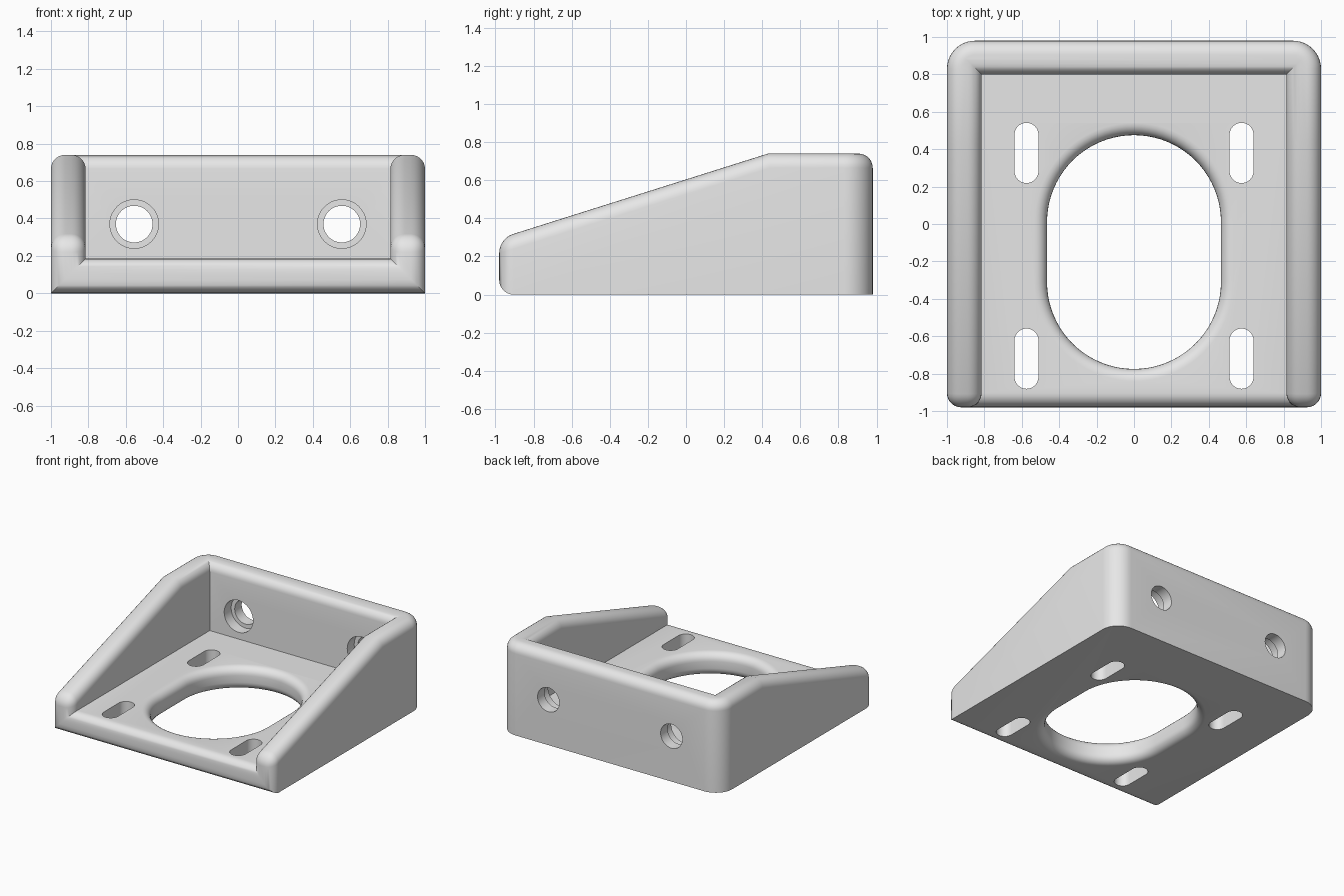
import bpy
import bmesh
import math
from mathutils import Matrix, Vector

cube = bpy.data.objects.get("Cube")
if cube:
    bpy.data.objects.remove(cube, do_unlink=True)

BACK, WALL_IN, BACK_IN = 0.98, 0.815, 0.80
TOP, FLOOR, NOSE, KINK = 0.74, 0.185, 0.295, 0.43
RIM, CORNER, LIP = 0.075, 0.15, 0.065

grey = bpy.data.materials.new("light grey")
grey.use_nodes = True
grey.diffuse_color = (0.8, 0.8, 0.8, 1)
grey.node_tree.nodes["Principled BSDF"].inputs["Base Color"].default_value = grey.diffuse_color


def make_object(name, bm):
    bmesh.ops.recalc_face_normals(bm, faces=bm.faces)
    mesh = bpy.data.meshes.new(name)
    bm.to_mesh(mesh)
    bm.free()
    mesh.materials.append(grey)
    obj = bpy.data.objects.new(name, mesh)
    bpy.context.collection.objects.link(obj)
    return obj


def build_body():
    """Tray with a floor, a back wall and two sloping side walls."""
    # capitals: outer corners; small letters: inner corners
    outline = {
        "A": (1, -BACK, 0), "B": (1, BACK, 0), "C": (1, BACK, TOP),
        "D": (1, KINK, TOP), "E": (1, -BACK, NOSE),
        "e": (WALL_IN, -BACK, NOSE), "d": (WALL_IN, KINK, TOP),
        "c": (WALL_IN, BACK_IN, TOP), "f": (WALL_IN, BACK_IN, FLOOR),
        "g": (WALL_IN, -BACK, FLOOR),
    }
    bm = bmesh.new()
    left = {k: bm.verts.new(p) for k, p in outline.items()}
    right = {k: bm.verts.new((-x, y, z)) for k, (x, y, z) in outline.items()}

    def across(half):
        return bm.faces.new([left[k] for k in half] + [right[k] for k in reversed(half)])

    slopes = []
    for side in (left, right):
        bm.faces.new([side[k] for k in "ABCDE"])
        bm.faces.new([side[k] for k in "edcfg"])
        slopes.append(bm.faces.new([side[k] for k in "EDde"]))
    for half in ("AB", "BC", "cf", "fg"):
        across(half)
    # front and top wrap round the opening
    for half in ("AEeg", "CDdc"):
        bm.faces.new([left[k] for k in half] + [right[k] for k in reversed(half)])
    bmesh.ops.recalc_face_normals(bm, faces=bm.faces)

    # large rounding on the upright back corners
    uprights = [bm.edges.get((s["B"], s["C"])) for s in (left, right)]
    bmesh.ops.bevel(bm, geom=uprights, offset=CORNER, offset_type='OFFSET',
                    segments=10, profile=0.5, affect='EDGES')
    bm.normal_update()

    # rounded rim on every edge of the front, slope and top faces, except the kink
    def is_rim_face(f):
        n = f.normal
        z = f.calc_center_median().z
        return n.y < -0.2 and not all(abs(v.co.y - BACK_IN) < 0.01 for v in f.verts) \
            or (n.z > 0.9 and z > 0.5)

    rim = {e for f in bm.faces if is_rim_face(f) for e in f.edges}
    rim = [e for e in rim if not all(abs(v.co.y - KINK) < 0.01 for v in e.verts)]
    bmesh.ops.bevel(bm, geom=rim, offset=RIM, offset_type='OFFSET',
                    segments=7, profile=0.5, affect='EDGES', clamp_overlap=False)
    return make_object("bracket_body", bm)


def hole_cutter(name, rings, half_length, matrix, steps=24):
    """Rounded-slot cutter lofted through (height, radius) rings."""
    bm = bmesh.new()
    loops = []
    for h, r in rings:
        loop = []
        for end in (1, -1):
            for i in range(steps + 1):
                if half_length == 0 and i == steps:
                    continue
                a = math.pi * i / steps
                p = Vector((end * r * math.cos(a), end * (half_length + r * math.sin(a)), h))
                loop.append(bm.verts.new(matrix @ p))
        loops.append(loop)
    for lower, upper in zip(loops, loops[1:]):
        n = len(lower)
        for i in range(n):
            j = (i + 1) % n
            bm.faces.new((lower[i], lower[j], upper[j], upper[i]))
    bm.faces.new(loops[0])
    bm.faces.new(loops[-1])
    obj = make_object(name, bm)
    obj.hide_render = True
    return obj


body = build_body()
cutters = []

# large oval opening, its lips rounded above and below
angles = [math.radians(15 * i) for i in range(7)]
lower_lip = [(LIP * (1 - math.cos(a)), 0.465 + LIP * (1 - math.sin(a))) for a in angles]
upper_lip = [(FLOOR - h, r) for h, r in reversed(lower_lip)]
wide = 0.465 + LIP
rings = [(-0.05, wide)] + lower_lip + upper_lip + [(FLOOR + 0.05, wide)]
cutters.append(hole_cutter("oval_cutter", rings, 0.16, Matrix.Translation((0, -0.15, 0)), 40))

for side in (-1, 1):
    # mounting slots in the floor
    for y in (0.38, -0.72):
        cutters.append(hole_cutter("slot_cutter", [(-0.1, 0.064), (0.3, 0.064)], 0.097,
                                   Matrix.Translation((side * 0.575, y, 0))))
    # stepped screw holes in the back wall, wider on the inside
    place = Matrix.Translation((side * 0.555, BACK_IN, 0.37)) @ Matrix.Rotation(-math.pi / 2, 4, 'X')
    cutters.append(hole_cutter("screw_cutter",
                               [(-0.1, 0.13), (0.09, 0.13), (0.09, 0.098), (0.3, 0.098)], 0, place))

bpy.context.view_layer.objects.active = body
for cutter in cutters:
    mod = body.modifiers.new("hole", 'BOOLEAN')
    mod.operation = 'DIFFERENCE'
    mod.solver = 'EXACT'
    mod.object = cutter
    bpy.ops.object.modifier_apply(modifier=mod.name)
for cutter in cutters:
    bpy.data.objects.remove(cutter, do_unlink=True)

bpy.ops.object.select_all(action='DESELECT')
body.select_set(True)
bpy.ops.object.shade_smooth_by_angle(angle=math.radians(30))
